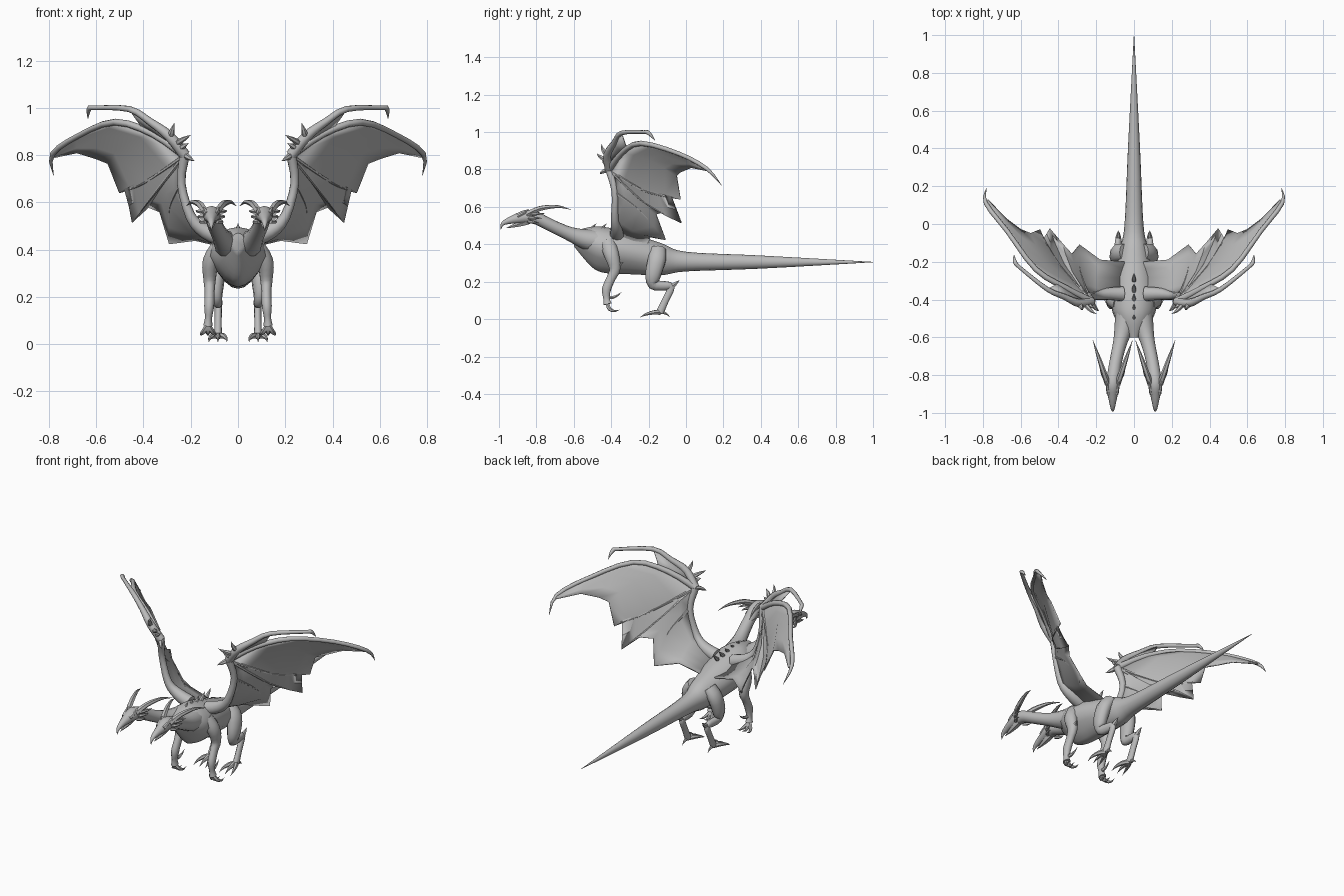
import bpy, bmesh, math
from mathutils import Vector

default_cube = bpy.data.objects.get("Cube")
if default_cube:
    bpy.data.objects.remove(default_cube, do_unlink=True)

grey = (.5, .5, .5, 1)
hide = bpy.data.materials.new("grey hide")
hide.use_nodes = True
hide.diffuse_color = grey
hide.node_tree.nodes["Principled BSDF"].inputs["Base Color"].default_value = grey


def finish(name, bm):
    """Turn a bmesh into a smooth shaded object."""
    bmesh.ops.recalc_face_normals(bm, faces=bm.faces)
    mesh = bpy.data.meshes.new(name)
    bm.to_mesh(mesh)
    bm.free()
    mesh.materials.append(hide)
    part = bpy.data.objects.new(name, mesh)
    bpy.context.collection.objects.link(part)
    bpy.ops.object.select_all(action='DESELECT')
    part.select_set(True)
    bpy.context.view_layer.objects.active = part
    bpy.ops.object.shade_smooth_by_angle(angle=math.radians(55))
    return part


def spline(rows, steps=3):
    """Catmull-Rom curve through rows of any length."""
    rows = [Vector(row) for row in rows]
    last = len(rows) - 1
    curve = []
    for i in range(last):
        before, start, end, after = (rows[min(max(i + k, 0), last)] for k in (-1, 0, 1, 2))
        leave, arrive = (end - before) / 2, (after - start) / 2
        for step in range(steps):
            t = step / steps
            ease = t * t * (3 - 2 * t)
            curve.append(start.lerp(end, ease) + leave * t * (1 - t) ** 2 - arrive * t * t * (1 - t))
    return curve + [rows[last]]


def grid_faces(bm, rows, closed):
    for near, far in zip(rows, rows[1:]):
        for i in range(0 if closed else 1, len(near)):
            bm.faces.new((near[i - 1], near[i], far[i], far[i - 1]))


def loft(name, rings):
    bm = bmesh.new()
    loops = [[bm.verts.new(point) for point in ring] for ring in rings]
    grid_faces(bm, loops, True)
    bm.faces.new(loops[0])
    bm.faces.new(loops[-1])
    return finish(name, bm)


def circle(sides):
    return [(math.cos(math.tau * k / sides), math.sin(math.tau * k / sides)) for k in range(sides)]


def tube(name, rows, mirror, sides=10, depth=1):
    """Limb along rows of x, y, z, radius; depth scales the radius fore and aft."""
    curve = spline(rows)
    points = [Vector((row[0] * mirror, row[1], row[2])) for row in curve]
    side = Vector((1, 0, 0))
    rings = []
    for i, centre in enumerate(points):
        along = (points[min(i + 1, len(points) - 1)] - points[max(i - 1, 0)]).normalized()
        side = (side - along * side.dot(along)).normalized()
        up = along.cross(side) * depth
        radius = max(curve[i][3], .001)
        rings.append([centre + (side * c + up * n) * radius for c, n in circle(sides)])
    return loft(name, rings)


def spike(name, base, tip, radius, mirror=1, bow=(0, 0, 0)):
    """Pointed horn, claw or spine, arched by bow."""
    base, tip, bow = Vector(base), Vector(tip), Vector(bow)
    rows = []
    for t in (0, .3, .7, 1):
        point = base.lerp(tip, t) + bow * math.sin(math.pi * t)
        rows.append((*point, radius * (1 - t * t)))
    return tube(name, rows, mirror, sides=6)


def sheet(name, rows, mirror):
    """Thin skin stretched over rows of points."""
    bm = bmesh.new()
    grid = [[bm.verts.new((p[0] * mirror, p[1], p[2])) for p in row] for row in rows]
    grid_faces(bm, grid, False)
    skin = finish(name, bm).modifiers.new("thickness", 'SOLIDIFY')
    skin.thickness, skin.offset = .007, 0


# Body and tail: y, half width, bottom, top; the belly narrows to a keel at the chest
stations = [(-.6, .03, .39, .47), (-.5, .1, .275, .495), (-.42, .12, .245, .49), (-.3, .11, .24, .46),
            (-.13, .075, .235, .405), (0, .05, .255, .36), (.4, .032, .27, .34), (1, .001, .304, .306)]
rings = []
for y, width, low, high in spline(stations, 5):
    keel = min(max(-y, 0), .5)
    rings.append([(width * c * (1 + keel * min(n, 0)), y, (low + high + (high - low) * n) / 2)
                  for c, n in circle(16)])
loft("body_and_tail", rings)

# Ridge of small spines along the back
for i in range(5):
    y = -.52 + i * .055
    spike("back_spine", (0, y, .47), (0, y + .04, .51), .012)

# Wing joints and the trailing edge, from the body out to the tip
root, arm, elbow = (.06, -.37, .45), (.2, -.38, .54), (.24, -.38, .68)
wrist, knuckle, bend = (.225, -.41, .8), (.36, -.34, .89), (.52, -.24, .94)
outer, end, tip = (.67, -.04, .885), (.785, .11, .805), (.78, .19, .715)
trailing = [(.05, -.2, .41), (.18, -.19, .44), (.29, -.11, .425), (.33, -.16, .56), (.38, -.1, .58),
            (.447, -.025, .515), (.48, -.08, .66), (.5, -.03, .64), (.55, -.05, .765),
            (.6, -.03, .785), (.68, .03, .81), (.775, .13, .79)]
leading = [root, arm, elbow, elbow, wrist, wrist, wrist, wrist, knuckle, bend, outer, end]

for mirror, side in ((1, "left_"), (-1, "right_")):
    # Neck and head: y, z, radius; the neck swings outward as it goes forward
    profile = [(-.44, .41, .065), (-.53, .425, .055), (-.62, .455, .038), (-.72, .5, .033), (-.8, .54, .034),
               (-.85, .548, .037), (-.9, .538, .028), (-.94, .528, .019), (-.98, .51, .01), (-.99, .48, .001)]
    neck = [(.03 + .083 * math.sin(min((-.44 - y) / .45, 1) * math.pi / 2) ** 1.3, y, z, r)
            for y, z, r in profile]
    tube(side + "neck_and_head", neck, mirror, 12)
    middle = neck[-1][0]
    spike(side + "jaw", (middle, -.84, .525), (middle, -.96, .487), .02, mirror)

    # Horns, cheek spikes and brows on both sides of the head
    for out, place in ((1, "outer_"), (-1, "inner_")):
        across = lambda distance: middle + out * distance
        spike(side + place + "horn", (across(.025), -.85, .56), (across(.105), -.615, .585), .016,
              mirror, (0, 0, .03))
        spike(side + place + "brow", (across(.02), -.9, .55), (across(.035), -.83, .585), .011, mirror)
        for k in range(3):
            spike(side + place + "cheek_spike", (across(.025), -.84, .56 - k * .02),
                  (across(.065 - k * .01), -.75 - k * .02, .565 - k * .025), .01, mirror, (out * .01, 0, 0))

    # Front leg
    ankle = (.127, -.42, .08)
    tube(side + "front_leg", [(.08, -.42, .41, .036), (.115, -.4, .35, .035), (.12, -.38, .27, .026),
                              (.12, -.4, .22, .021), (.122, -.425, .16, .021), (.125, -.425, .11, .015),
                              (*ankle, .02)], mirror, depth=1.2)
    spike(side + "elbow_spike", (.12, -.38, .27), (.125, -.335, .305), .014, mirror)
    spike(side + "wrist_spur", (.12, -.41, .115), (.115, -.345, .145), .01, mirror, (0, 0, -.01))

    # Hind leg
    heel, foot = (.083, -.08, .17), (.085, -.14, .035)
    tube(side + "hind_leg", [(.05, -.15, .37, .035), (.085, -.155, .32, .038), (.095, -.175, .24, .034),
                             (.09, -.175, .185, .023), (.085, -.12, .178, .02), (*heel, .016),
                             (.084, -.11, .1, .015), (*foot, .017)], mirror, depth=1.3)
    spike(side + "heel_spur", heel, (.083, -.035, .208), .015, mirror)
    spike(side + "hind_back_claw", foot, (.085, -.085, .01), .011, mirror, (0, 0, .01))

    # Claws fan out from both feet
    for fan in (-1, 0, 1):
        spike(side + "front_claw", ankle, (ankle[0] + fan * .03, -.355, .05), .012, mirror,
              (fan * .01, -.01, -.02))
        spike(side + "hind_claw", foot, (foot[0] + fan * .038, -.245, .01), .014, mirror,
              (fan * .01, 0, .01))

    # Wing bones
    tube(side + "wing_arm", [(*root, .04), (.14, -.37, .48, .033), (*arm, .022), (*elbow, .018),
                             (*wrist, .022)], mirror)
    tube(side + "long_finger", [(*wrist, .02), (*knuckle, .016), (*bend, .014), (*outer, .012),
                                (*end, .011), (*tip, .001)], mirror, 8)
    upper = [(.29, -.42, .88), (.37, -.385, .94), (.46, -.345, .995)]
    widths = (.022, .016, .013)
    tube(side + "upper_finger", [(*wrist, .024), *((*p, r) for p, r in zip(upper, widths)),
                                 (.605, -.23, 1, .01), (.63, -.2, .995, .011), (.635, -.165, .955, .001)],
         mirror, 8)
    for point in ((.2, -.475, .885), (.185, -.46, .775), (.27, -.45, .935), (.21, -.44, .85)):
        base = Vector(wrist).lerp(upper[0], min(max(point[2] - wrist[2], 0) * 7, 1))
        spike(side + "wrist_spike", base, point, .014, mirror, (0, -.01, 0))

    # Wing skin: each rib bellies outward between its leading and trailing point
    ribs = []
    for front, back in zip(leading, trailing):
        front, back = Vector(front), Vector(back)
        belly = Vector((.5, 0, .6)) * (front - back).length * .12
        if front[0] < wrist[0]:
            belly.z = -belly.z
        ribs.append(spline([front, (front + back) / 2 + belly, back], 2))
    sheet(side + "wing_skin", ribs, mirror)
    for i in (2, 5, 7):
        rib = ribs[i]
        tube(side + "wing_rib", [(*p, .01 * (1 - k / (len(rib) - 1))) for k, p in enumerate(rib)], mirror, 6)

    # Small web between the two fingers
    sheet(side + "finger_web", [upper, [wrist, knuckle, (.4, -.315, .91)]], mirror)
